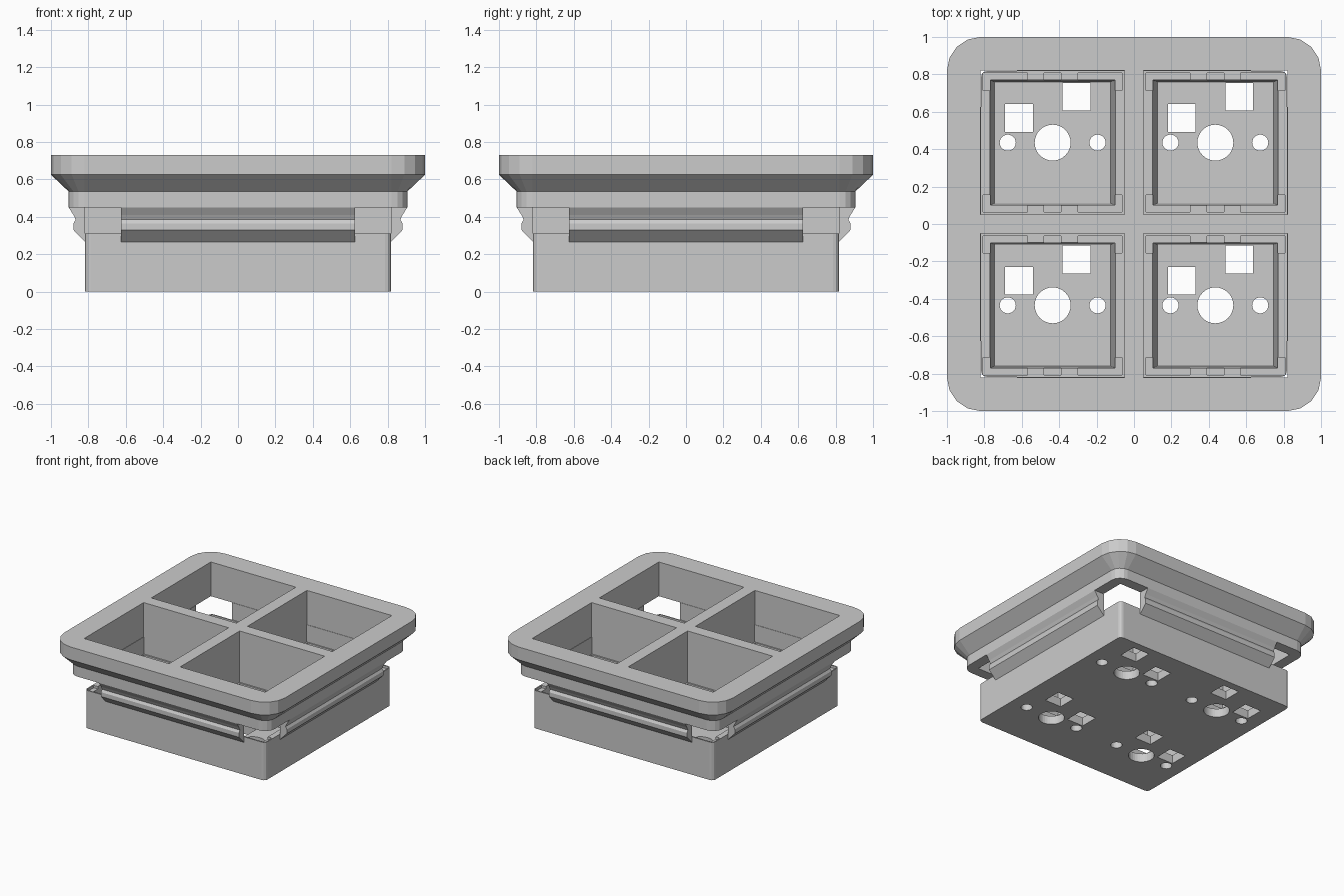
import bpy, bmesh, math
from mathutils import Matrix, Vector

if "Cube" in bpy.data.objects:
    bpy.data.objects.remove(bpy.data.objects["Cube"])

CELL = 0.435            # cell centre offset from the middle
SIGNS = (-1, 1)


def finish(name, bm):
    bmesh.ops.recalc_face_normals(bm, faces=bm.faces[:])
    me = bpy.data.meshes.new(name)
    bm.to_mesh(me)
    bm.free()
    ob = bpy.data.objects.new(name, me)
    bpy.context.collection.objects.link(ob)
    return ob


def loft(bm, loops):
    rings = [[bm.verts.new(p) for p in loop] for loop in loops]
    n = len(rings[0])
    for a, b in zip(rings, rings[1:]):
        for i in range(n):
            j = (i + 1) % n
            bm.faces.new((a[i], a[j], b[j], b[i]))
    bm.faces.new(rings[0][::-1])
    bm.faces.new(rings[-1])


def rounded(half, r, z, seg):
    pts = []
    for k in range(4):
        q = math.pi / 4 + k * math.pi / 2
        cx = math.copysign(half - r, math.cos(q))
        cy = math.copysign(half - r, math.sin(q))
        for i in range(seg + 1):
            a = k * math.pi / 2 + i * math.pi / 2 / seg
            pts.append((cx + r * math.cos(a), cy + r * math.sin(a), z))
    return pts


def rect(x0, x1, y0, y1, z):
    return [(x0, y0, z), (x1, y0, z), (x1, y1, z), (x0, y1, z)]


def box(bm, x0, x1, y0, y1, z0, z1):
    x0, x1 = sorted((x0, x1))
    y0, y1 = sorted((y0, y1))
    loft(bm, [rect(x0, x1, y0, y1, z0), rect(x0, x1, y0, y1, z1)])


def disc(bm, x, y, r, z0, z1, n):
    loft(bm, [[(x + r * math.cos(t * math.tau / n), y + r * math.sin(t * math.tau / n), z)
               for t in range(n)] for z in (z0, z1)])


def cut(target, bm):
    cutter = finish("cutter", bm)
    cutter.hide_render = True
    mod = target.modifiers.new("cut", 'BOOLEAN')
    mod.operation, mod.solver, mod.object = 'DIFFERENCE', 'EXACT', cutter
    bpy.context.view_layer.objects.active = target
    bpy.ops.object.modifier_apply(modifier=mod.name)
    bpy.data.objects.remove(cutter)


cells = [(sx * CELL, sy * CELL) for sx in SIGNS for sy in SIGNS]

# Top frame with chamfered flange and four square openings
bm = bmesh.new()
loft(bm, [rounded(0.905, 0.085, 0.45, 4), rounded(0.905, 0.085, 0.535, 4),
          rounded(1.0, 0.18, 0.625, 4), rounded(1.0, 0.18, 0.73, 4)])
frame = finish("top_frame", bm)
bm = bmesh.new()
for x, y in cells:
    box(bm, x - 0.385, x + 0.385, y - 0.385, y + 0.385, 0.3, 0.9)
cut(frame, bm)

# Cross-shaped divider between frame and base
bm = bmesh.new()
w, e = 0.05, 0.82
cross = [(e, -w), (e, w), (w, w), (w, e), (-w, e), (-w, w),
         (-e, w), (-e, -w), (-w, -w), (-w, -e), (w, -e), (w, -w)]
loft(bm, [[(x, y, z) for x, y in cross] for z in (0.31, 0.45)])
finish("cross_divider", bm)

# Base block
bm = bmesh.new()
loft(bm, [rounded(0.817, 0.03, z, 3) for z in (0, 0.31)])
base = finish("base", bm)

# Switch pockets, narrowing downwards
bm = bmesh.new()
for x, y in cells:
    loft(bm, [rect(x - dx, x + dx, y - dy, y + dy, z)
              for dx, dy, z in ((0.31, 0.325, 0.07), (0.335, 0.335, 0.31), (0.335, 0.335, 0.4))])
cut(base, bm)

# Shallow corner recesses and clip notches on the ledge
bm = bmesh.new()
for x, y in cells:
    for sy in SIGNS:
        for sx in SIGNS:
            box(bm, x + sx * 0.372, x + sx * 0.135, y + sy * 0.372, y + sy * 0.28, 0.29, 0.4)
        box(bm, x - 0.045, x + 0.045, y + sy * 0.372, y + sy * 0.3, 0.29, 0.4)
cut(base, bm)

# Floor holes: stem, two pegs and two pin openings per cell
bm = bmesh.new()
for x, y in cells:
    disc(bm, x, y, 0.096, -0.1, 0.2, 32)
    for s in SIGNS:
        disc(bm, x + s * 0.24, y, 0.043, -0.1, 0.2, 24)
    for dx, dy in ((-0.18, 0.132), (0.128, 0.245)):
        box(bm, x + dx - 0.074, x + dx + 0.074, y + dy - 0.074, y + dy + 0.074, -0.1, 0.2)
cut(base, bm)

# Snap rail on each side, extruded profile
profile = [(0.817, 0.45), (0.905, 0.45), (0.88, 0.41), (0.868, 0.385),
           (0.88, 0.365), (0.88, 0.33), (0.817, 0.265)]
for k, side in enumerate(("front", "right", "back", "left")):
    bm = bmesh.new()
    loft(bm, [[(x, -d, z) for d, z in profile] for x in (-0.625, 0.625)])
    bmesh.ops.rotate(bm, verts=bm.verts[:], cent=Vector(),
                     matrix=Matrix.Rotation(k * math.pi / 2, 3, 'Z'))
    finish(side + "_snap_rail", bm)
